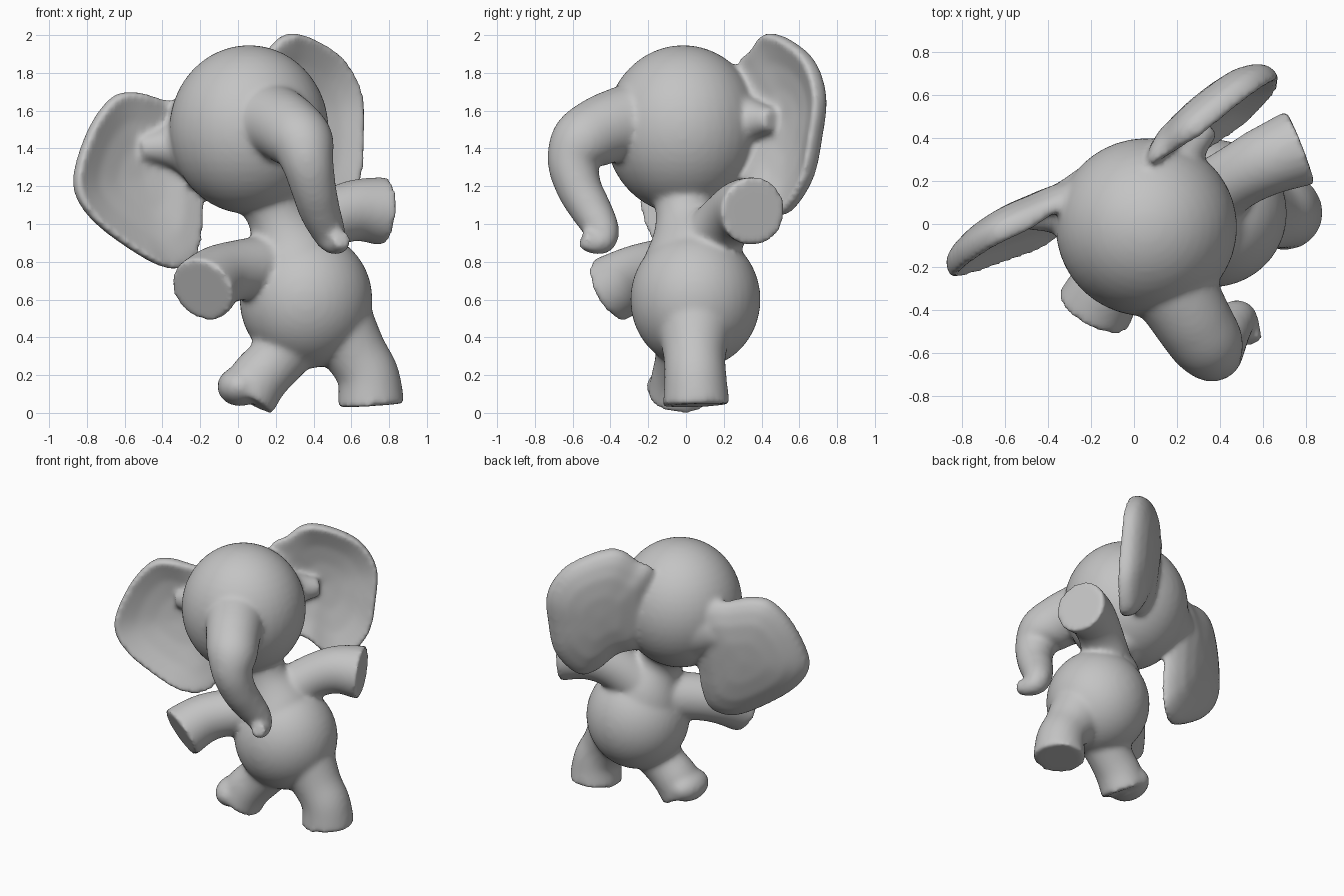
import bpy
import bmesh
from math import cos, sin, pi
from mathutils import Vector

cube = bpy.data.objects.get("Cube")
if cube:
    bpy.data.objects.remove(cube, do_unlink=True)

# One grey clay material
GREY = (0.55, 0.55, 0.55, 1)
clay = bpy.data.materials.new("grey_clay")
clay.use_nodes = True
clay.diffuse_color = GREY
shader = clay.node_tree.nodes["Principled BSDF"]
shader.inputs["Base Color"].default_value = GREY
shader.inputs["Roughness"].default_value = 0.8

parts = []


def add_object(name, bm):
    bmesh.ops.recalc_face_normals(bm, faces=bm.faces)
    mesh = bpy.data.meshes.new(name)
    bm.to_mesh(mesh)
    bm.free()
    mesh.materials.append(clay)
    obj = bpy.data.objects.new(name, mesh)
    bpy.context.collection.objects.link(obj)
    parts.append(obj)


def spline(points, closed=False, steps=6):
    """Smooth path through points of any dimension."""
    pts = [Vector(p) for p in points]
    n = len(pts)
    out = []
    for i in range(n if closed else n - 1):
        if closed:
            a, b, c, d = (pts[(i + k) % n] for k in (-1, 0, 1, 2))
        else:
            a, b, c, d = (pts[min(max(i + k, 0), n - 1)] for k in (-1, 0, 1, 2))
        for j in range(steps):
            t = j / steps
            out.append(b + (c - a) * (t / 2)
                       + (a * 2 - b * 5 + c * 4 - d) * (t * t / 2)
                       + (b * 3 - a - c * 3 + d) * (t ** 3 / 2))
    if not closed:
        out.append(pts[-1])
    return out


def loft(name, rings):
    """Skin a list of equal rings and close both ends."""
    bm = bmesh.new()
    rows = [[bm.verts.new(co) for co in ring] for ring in rings]
    n = len(rows[0])
    for low, high in zip(rows, rows[1:]):
        for i in range(n):
            k = (i + 1) % n
            bm.faces.new((low[i], low[k], high[k], high[i]))
    bm.faces.new(rows[0])
    bm.faces.new(rows[-1])
    add_object(name, bm)


def limb(name, points, sides=28):
    """Round tube; every point is x, y, z, radius."""
    path = spline(points)
    rings = []
    side = None
    for i, p in enumerate(path):
        before, after = path[max(i - 1, 0)], path[min(i + 1, len(path) - 1)]
        along = (after - before).to_3d().normalized()
        if side is None:
            side = along.orthogonal()
        side = (side - along * side.dot(along)).normalized()
        up = along.cross(side)
        rings.append([p.to_3d() + (side * cos(2 * pi * k / sides)
                      + up * sin(2 * pi * k / sides)) * p.w for k in range(sides)])
    loft(name, rings)


def ball(name, centre, radii):
    bm = bmesh.new()
    bmesh.ops.create_uvsphere(bm, u_segments=40, v_segments=24, radius=1)
    bmesh.ops.scale(bm, vec=radii, verts=bm.verts)
    bmesh.ops.translate(bm, vec=centre, verts=bm.verts)
    add_object(name, bm)


# Ear section from the dished front, round the rim, to the domed back
EAR_SECTION = [(0.02, -0.045), (0.35, -0.033), (0.65, -0.002), (0.88, 0.042),
               (0.96, 0.06), (1, 0.045), (1, -0.005), (0.96, -0.04),
               (0.85, -0.075), (0.65, -0.11), (0.35, -0.13), (0.02, -0.135)]


def ear(name, root, direction, middle, lean, outline):
    """Dished slab leaning back; the outline is distance from the root, height."""
    along = Vector(direction).normalized()
    front = along.cross(Vector((0, 0, 1)))
    if front.y > 0:
        front.negate()
    middle = Vector(middle)
    edge = spline(outline, closed=True)
    rings = []
    for size, depth in EAR_SECTION:
        ring = []
        for point in edge:
            p = middle + (point - middle) * size
            # The raised rim fades out towards the head
            fade = min(1, max(0, (p.x + 0.05) * 4)) if depth > 0 else 1
            ring.append(Vector(root) + along * p.x + Vector((0, 0, p.y))
                        + front * (depth * fade + lean * (middle.y - p.y)))
        rings.append(ring)
    loft(name, rings)


# Head, belly and neck
ball("head", (0.058, -0.015, 1.5), (0.422, 0.415, 0.447))
ball("belly", (0.36, 0.05, 0.6), (0.352, 0.345, 0.365))
limb("neck", [(0.34, 0.04, 0.6, 0.32), (0.28, 0.03, 0.85, 0.25),
              (0.21, 0.0, 1.04, 0.16), (0.13, 0.0, 1.22, 0.2)])

# Trunk swinging forward, down and curling up at the tip
limb("trunk", [(0.13, -0.2, 1.54, 0.24), (0.21, -0.34, 1.53, 0.198),
               (0.28, -0.46, 1.49, 0.182), (0.34, -0.553, 1.425, 0.17),
               (0.37, -0.595, 1.32, 0.138),
               (0.4, -0.565, 1.19, 0.12), (0.43, -0.505, 1.08, 0.11),
               (0.47, -0.45, 0.98, 0.095), (0.5, -0.445, 0.92, 0.08),
               (0.53, -0.49, 0.9, 0.06), (0.55, -0.55, 0.92, 0.05)])

# Ears with tapered roots that flow into the head
ear("left_ear", (0.15, 0.29, 0), (0.76, 0.65, 0), (0.3, 1.55), 0.1,
    [(-0.08, 1.82), (0.04, 1.92), (0.17, 2.005), (0.34, 1.98), (0.54, 1.87),
     (0.65, 1.68), (0.64, 1.45), (0.59, 1.22), (0.44, 1.055), (0.31, 1.08),
     (0.17, 1.2), (-0.04, 1.3)])
limb("left_ear_root", [(0.1, 0.1, 1.55, 0.26), (0.17, 0.25, 1.55, 0.18),
                       (0.24, 0.36, 1.55, 0.11), (0.35, 0.46, 1.55, 0.06)])
ear("right_ear", (-0.3, 0.06, 0), (-0.91, -0.41, 0), (0.2, 1.25), 0.12,
    [(-0.12, 1.62), (0.08, 1.66), (0.27, 1.7), (0.4, 1.66), (0.54, 1.48),
     (0.63, 1.22), (0.55, 1.04), (0.33, 0.87), (0.11, 0.765), (-0.05, 0.8),
     (-0.11, 0.93), (-0.13, 1.08), (-0.15, 1.3)])
limb("right_ear_root", [(-0.1, 0.05, 1.43, 0.3), (-0.28, 0.06, 1.42, 0.19),
                        (-0.38, 0.06, 1.41, 0.11), (-0.52, 0.03, 1.4, 0.06)])

# Arms with flat ends
limb("right_arm", [(0.2, 0.0, 0.78, 0.17), (0.0, -0.16, 0.755, 0.16),
                   (-0.11, -0.27, 0.72, 0.167), (-0.19, -0.405, 0.65, 0.183)])
limb("left_arm", [(0.29, 0.08, 0.85, 0.18), (0.45, 0.2, 1.0, 0.152),
                  (0.61, 0.29, 1.07, 0.162), (0.775, 0.357, 1.067, 0.184)])

# Legs with flat soles, the right foot on its heel
limb("left_leg", [(0.5, 0.05, 0.5, 0.22), (0.62, 0.045, 0.32, 0.168),
                  (0.69, 0.05, 0.19, 0.165), (0.705, 0.055, 0.04, 0.178)])
limb("right_leg", [(0.35, 0.02, 0.48, 0.2), (0.21, -0.01, 0.29, 0.155),
                   (0.11, -0.03, 0.18, 0.155), (0.045, -0.045, 0.075, 0.16)])
ball("right_toes", (0.01, -0.045, 0.14), (0.12, 0.165, 0.105))

# Fuse the parts into one softly blended skin
bpy.ops.object.select_all(action="DESELECT")
for part in parts:
    part.select_set(True)
bpy.context.view_layer.objects.active = parts[0]
bpy.ops.object.join()
body = bpy.context.view_layer.objects.active
body.name = "elephant_body"

remesh = body.modifiers.new("fuse", "REMESH")
remesh.mode = "VOXEL"
remesh.voxel_size = 0.017
remesh.use_smooth_shade = True
soften = body.modifiers.new("soften", "SMOOTH")
soften.factor = 0.5
soften.iterations = 10
